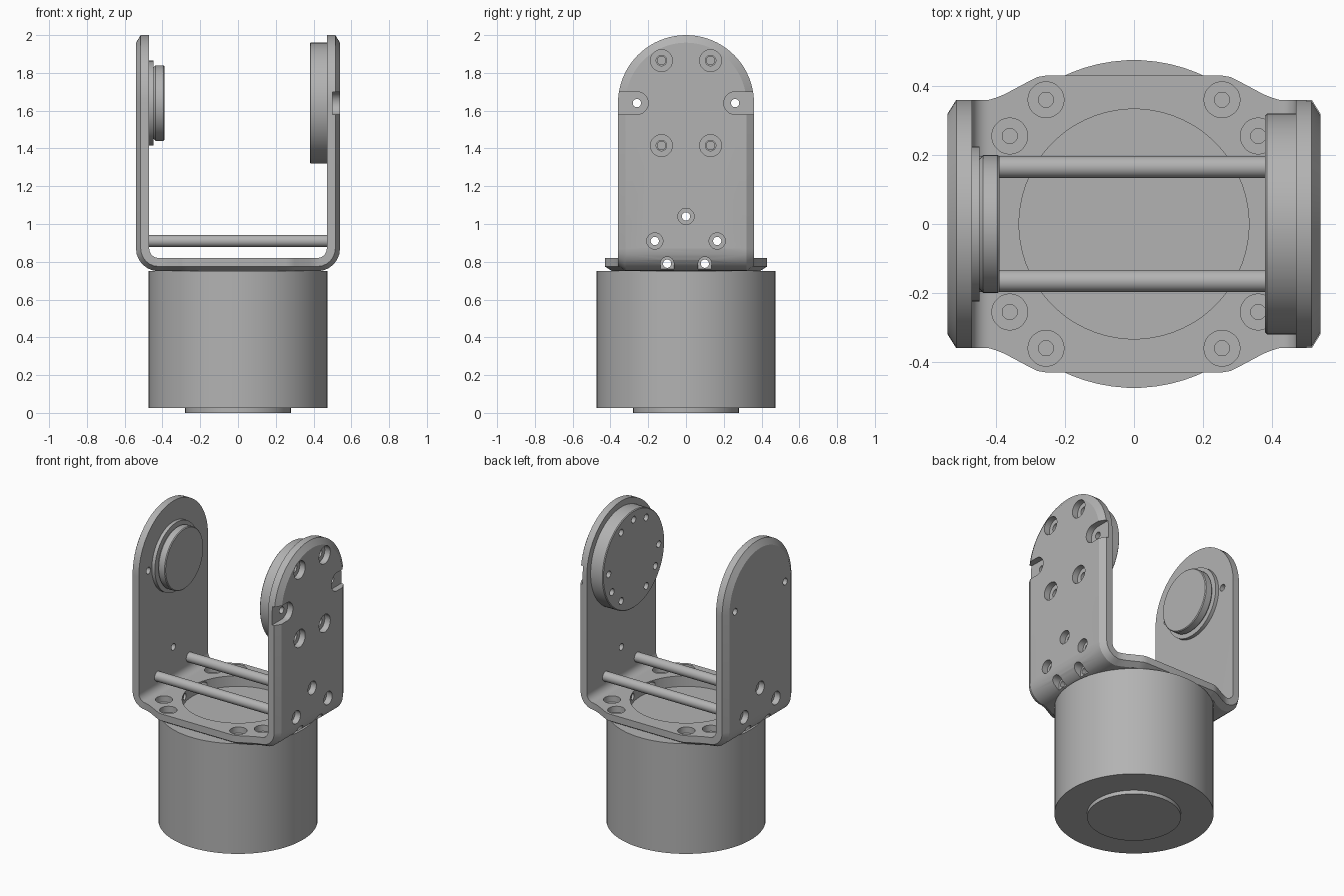
import bpy, bmesh
from math import cos, sin, pi, radians
from mathutils import Vector

cube = bpy.data.objects.get("Cube")
if cube:
    bpy.data.objects.remove(cube, do_unlink=True)

GREY = (0.45, 0.45, 0.45, 1)
metal = bpy.data.materials.new("grey metal")
metal.use_nodes = True
metal.diffuse_color = GREY
metal.node_tree.nodes["Principled BSDF"].inputs["Base Color"].default_value = GREY

PIVOT_Z = 1.64          # height of the tilt axis
PLATE_W = 0.36          # half width of the side plates
CHAMFER = 0.04


def loft(bm, rows, cap=True, loop=False):
    """Skin closed rings of points, with end caps or joined end to end."""
    rings = [[bm.verts.new(p) for p in row] for row in rows]
    pairs = list(zip(rings, rings[1:]))
    if loop:
        pairs.append((rings[-1], rings[0]))
    for a, b in pairs:
        n = len(a)
        for i in range(n):
            j = (i + 1) % n
            bm.faces.new((a[i], a[j], b[j], b[i]))
    if cap and not loop:
        bm.faces.new(rings[0])
        bm.faces.new(rings[-1])


def turned(bm, profile, centre=(0, 0), axis="z", n=32, stretch=(0, 0), loop=False):
    """Turn (position, radius) pairs round an axis; stretch makes an open slot."""
    rows = []
    for t, r in profile:
        row = []
        for i in range(n):
            a = 2 * pi * (i + 0.5) / n
            d = Vector((cos(a), sin(a)))
            p = Vector(centre) + d * r
            if d.dot(Vector(stretch)) > 0:
                p += Vector(stretch)
            row.append((t, p.x, p.y) if axis == "x" else (p.x, p.y, t))
        rows.append(row)
    loft(bm, rows, loop=loop)


def finish(bm, name):
    bmesh.ops.remove_doubles(bm, verts=bm.verts, dist=1e-5)
    bmesh.ops.recalc_face_normals(bm, faces=bm.faces)
    mesh = bpy.data.meshes.new(name)
    bm.to_mesh(mesh)
    bm.free()
    mesh.materials.append(metal)
    ob = bpy.data.objects.new(name, mesh)
    bpy.context.collection.objects.link(ob)
    return ob


def activate(ob):
    bpy.ops.object.select_all(action="DESELECT")
    ob.select_set(True)
    bpy.context.view_layer.objects.active = ob


def cut(ob, bm):
    cutter = finish(bm, "hole_cutter")
    cutter.hide_render = True
    mod = ob.modifiers.new("holes", "BOOLEAN")
    mod.operation, mod.solver, mod.object = "DIFFERENCE", "EXACT", cutter
    activate(ob)
    bpy.ops.object.modifier_apply(modifier=mod.name)
    bpy.data.objects.remove(cutter, do_unlink=True)


def smooth(ob):
    activate(ob)
    bpy.ops.object.shade_smooth_by_angle(angle=radians(30))


# Bracket: one chamfered strip swept from plate top, round the corner, over the base
def strip(inner, mid, outer, w, w_out):
    (xi, zi), (xm, zm), (xo, zo) = inner, mid, outer
    return [(xi, w, zi), (xm, w, zm), (xo, w_out, zo),
            (xo, -w_out, zo), (xm, -w, zm), (xi, -w, zi)]


rows = []
TOP_STEPS, BEND_STEPS = 20, 6
for k in range(TOP_STEPS + 1):
    a = pi / 2 * (1 - k / TOP_STEPS)
    w, v = PLATE_W, PLATE_W - CHAMFER
    z_in, z_out = PIVOT_Z + w * sin(a), PIVOT_Z + v * sin(a)
    rows.append(strip((0.47, z_in), (0.515, z_in), (0.54, z_out), w * cos(a), v * cos(a)))
for k in range(BEND_STEPS + 1):
    a = -pi / 2 * k / BEND_STEPS
    pts = [(0.42 + r * cos(a), 0.87 + r * sin(a)) for r in (0.05, 0.095, 0.12)]
    rows.append(strip(*pts, PLATE_W, PLATE_W - CHAMFER))
for x, w in ((0.40, 0.366), (0.375, 0.376), (0.30, 0.416), (0.28, 0.426), (0.255, 0.43), (0, 0.43)):
    rows.append(strip((x, 0.82), (x, 0.775), (x, 0.75), w, w - CHAMFER))
rows += [[(-x, y, z) for x, y, z in row] for row in rows[-2::-1]]
bm = bmesh.new()
loft(bm, rows, cap=False)
bracket = finish(bm, "bracket")

# Wide cuts: centre opening, counterbores and edge slots
bm = bmesh.new()
turned(bm, [(0.6, 0.333), (0.9, 0.333)], n=64)
for sx in (-1, 1):
    for sy in (-1, 1):
        for x, y in ((0.255, 0.36), (0.36, 0.255)):
            turned(bm, [(0.78, 0.052), (0.845, 0.052)], (sx * x, sy * y))
        turned(bm, [(sx * 0.5, 0.043), (sx * 0.7, 0.043)], (sy * 0.165, 0.91), "x")
        turned(bm, [(sx * 0.47, 0.036), (sx * 0.7, 0.036)], (sy * 0.1, 0.79), "x", stretch=(0, -0.1))
    turned(bm, [(sx * 0.5, 0.043), (sx * 0.7, 0.043)], (0, 1.04), "x")
for sy in (-1, 1):
    for z in (1.415, 1.865):
        turned(bm, [(0.5, 0.058), (0.7, 0.058)], (sy * 0.13, z), "x")
    turned(bm, [(0.5, 0.06), (0.7, 0.06)], (sy * 0.26, PIVOT_Z), "x", stretch=(sy * 0.2, 0))
cut(bracket, bm)

# Narrow through holes
bm = bmesh.new()
for y, z in ((0.26, PIVOT_Z), (0.165, 0.91), (0.1, 0.79)):
    for sy in (-1, 1):
        turned(bm, [(-0.7, 0.022), (0.7, 0.022)], (sy * y, z), "x", n=20)
turned(bm, [(-0.7, 0.022), (0.7, 0.022)], (0, 1.04), "x", n=20)
for sy in (-1, 1):
    for z in (1.415, 1.865):
        turned(bm, [(0.4, 0.028), (0.7, 0.028)], (sy * 0.13, z), "x", n=20)
    for sx in (-1, 1):
        for x, y in ((0.255, 0.36), (0.36, 0.255)):
            turned(bm, [(0.7, 0.022), (0.8, 0.022)], (sx * x, sy * y), n=20)
cut(bracket, bm)
smooth(bracket)

# Motor body with the round boss beneath it
bm = bmesh.new()
turned(bm, [(0, 0.28), (0.025, 0.28), (0.025, 0.475), (0.75, 0.475)], n=72)
smooth(finish(bm, "motor_body"))

# Drive flange with its ring of screw holes
bm = bmesh.new()
turned(bm, [(0.38, 0.315), (0.385, 0.32), (0.47, 0.32)], (0, PIVOT_Z), "x", n=72)
flange = finish(bm, "drive_flange")
bm = bmesh.new()
for deg in (0, 60, 90, 120, 180, 210, 240, 300, 330):
    a = radians(deg)
    turned(bm, [(0.3, 0.022), (0.6, 0.022)],
           (0.26 * cos(a), PIVOT_Z + 0.26 * sin(a)), "x", n=20)
cut(flange, bm)
smooth(flange)

# Stepped idler hub on the opposite plate
bm = bmesh.new()
turned(bm, [(-0.47, 0.225), (-0.447, 0.225), (-0.447, 0.19), (-0.437, 0.2),
            (-0.395, 0.2), (-0.39, 0.195)], (0, PIVOT_Z), "x", n=64)
smooth(finish(bm, "idler_hub"))

# Hollow spacer rods between the plates
for side, sy in (("front", -1), ("back", 1)):
    bm = bmesh.new()
    turned(bm, [(-0.47, 0.032), (0.47, 0.032), (0.47, 0.022), (-0.47, 0.022)],
           (sy * 0.165, 0.91), "x", n=24, loop=True)
    smooth(finish(bm, side + "_spacer_rod"))
